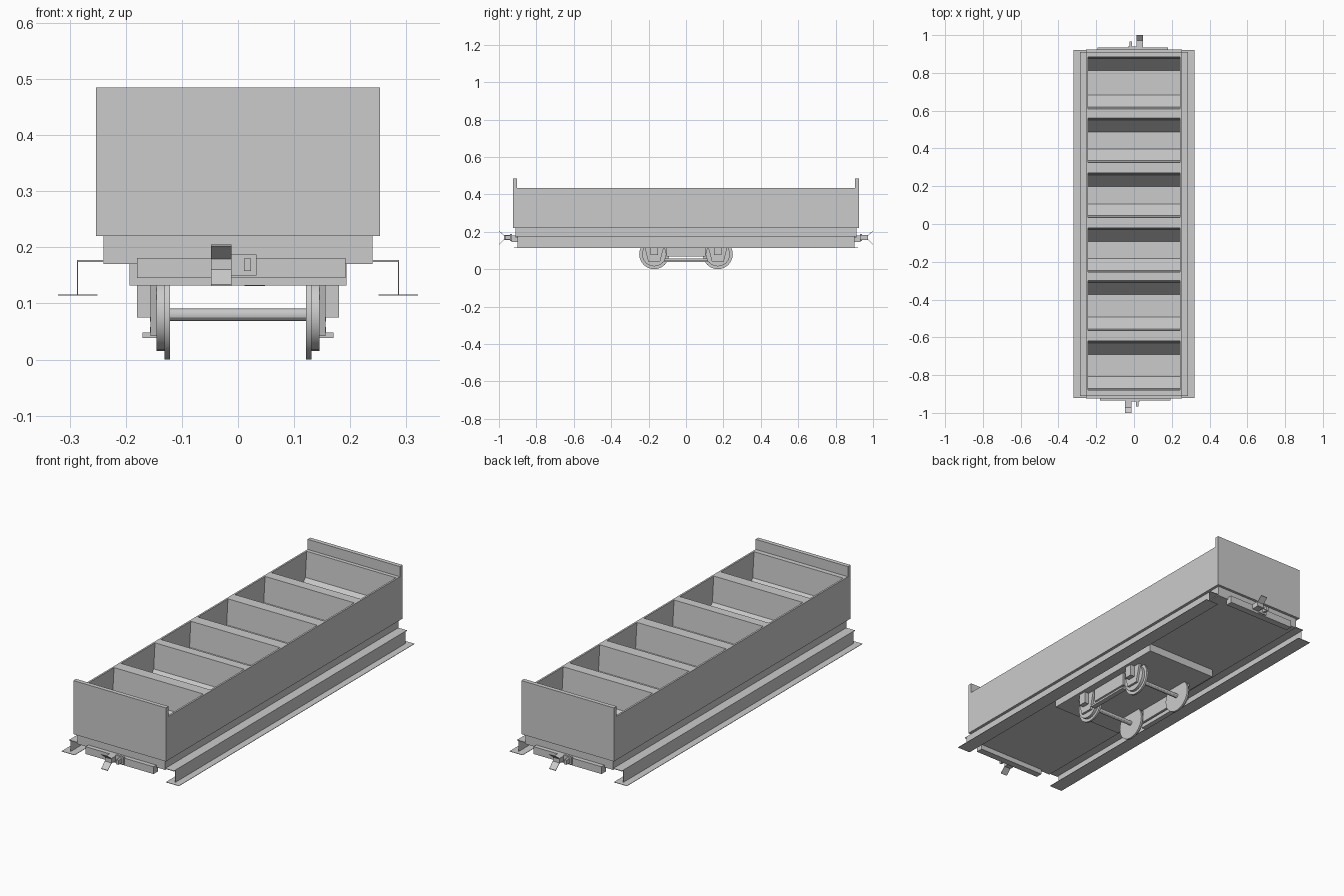
import bpy, bmesh, math
from mathutils import Matrix

if "Cube" in bpy.data.objects:
    bpy.data.objects.remove(bpy.data.objects["Cube"], do_unlink=True)

grey = bpy.data.materials.new("plain_grey")
grey.use_nodes = True
colour = (0.6, 0.6, 0.6, 1)
grey.diffuse_color = colour
grey.node_tree.nodes["Principled BSDF"].inputs["Base Color"].default_value = colour


def finish(name, bm, turn=False):
    """Make an object; turn=True rotates the part to the opposite end."""
    if turn:
        bm.transform(Matrix.Rotation(math.pi, 4, 'Z'))
    bmesh.ops.recalc_face_normals(bm, faces=bm.faces)
    me = bpy.data.meshes.new(name)
    bm.to_mesh(me)
    bm.free()
    me.materials.append(grey)
    ob = bpy.data.objects.new(name, me)
    bpy.context.collection.objects.link(ob)
    return ob


def prism(name, profile, x0, x1, turn=False):
    """Extrude a (y, z) profile from x0 to x1."""
    bm = bmesh.new()
    face = bm.faces.new([bm.verts.new((x0, y, z)) for y, z in profile])
    new = bmesh.ops.extrude_face_region(bm, geom=[face])["geom"]
    verts = [v for v in new if isinstance(v, bmesh.types.BMVert)]
    bmesh.ops.translate(bm, verts=verts, vec=(x1 - x0, 0, 0))
    return finish(name, bm, turn)


def box(name, x, y, z, turn=False):
    return prism(name, [(y[0], z[0]), (y[1], z[0]), (y[1], z[1]), (y[0], z[1])],
                 x[0], x[1], turn)


def disc(name, r, x0, x1, y, z, sides=24):
    """Cylinder lying along x."""
    pts = [(y + r * math.cos(2 * math.pi * i / sides),
            z + r * math.sin(2 * math.pi * i / sides)) for i in range(sides)]
    ob = prism(name, pts, x0, x1)
    bpy.context.view_layer.objects.active = ob
    bpy.ops.object.select_all(action='DESELECT')
    ob.select_set(True)
    bpy.ops.object.shade_smooth_by_angle(angle=math.radians(30))
    return ob


# Load bed: one profile with six hopper pockets
pockets = [(-0.88, -0.62), (-0.565, -0.30), (-0.255, -0.02),
           (0.035, 0.27), (0.325, 0.56), (0.61, 0.885)]
TOP = 0.435
profile = [(-0.905, 0.22), (-0.905, TOP)]
for a, b in pockets:
    profile += [(a, TOP), (a + 0.01, 0.31), (a + 0.072, 0.235),
                (b - 0.072, 0.235), (b - 0.01, 0.31), (b, TOP)]
profile += [(0.905, TOP), (0.905, 0.22)]
prism("hopper_floor", profile, -0.244, 0.244)

# Floor slab and bogie mounting plate
box("floor_slab", (-0.24, 0.24), (-0.912, 0.912), (0.17, 0.22))
box("bogie_plate", (-0.193, 0.193), (-0.35, 0.35), (0.132, 0.172))

for side, s in (("left", 1), ("right", -1)):
    def span(a, b):
        return sorted((s * a, s * b))
    # Body side and sole bar
    box(side + "_side_panel", span(0.244, 0.253), (-0.925, 0.925), (0.22, TOP))
    box(side + "_sole_top", span(0.238, 0.287), (-0.91, 0.91), (0.174, 0.177))
    box(side + "_sole_web", span(0.285, 0.287), (-0.9, 0.9), (0.115, 0.176))
    box(side + "_sole_flange", span(0.25, 0.321), (-0.92, 0.92), (0.114, 0.116))
    # Bogie side frame
    box(side + "_frame_panel", span(0.145, 0.157), (-0.105, 0.105), (0.068, 0.132))
    box(side + "_tie_bar", span(0.157, 0.17), (-0.115, 0.115), (0.038, 0.048))
    box(side + "_tie_web", span(0.145, 0.157), (-0.115, 0.115), (0.038, 0.058))
    for end, y in (("front", -0.17), ("back", 0.17)):
        part = side + "_" + end
        prism(part + "_horn_guide",
              [(y - 0.055, 0.132), (y - 0.032, 0.042), (y + 0.032, 0.042),
               (y + 0.055, 0.132)], *span(0.145, 0.156))
        box(part + "_axle_box", span(0.156, 0.18), (y - 0.02, y + 0.02), (0.075, 0.132))
        disc(part + "_wheel_flange", 0.08, *span(0.121, 0.131), y, 0.08)
        disc(part + "_wheel_tread", 0.065, *span(0.131, 0.145), y, 0.08)

for end, turn, y in (("front", False, -0.17), ("back", True, 0.17)):
    # End wall, headstock and axle
    box(end + "_wall", (-0.253, 0.253), (-0.925, -0.904), (0.22, 0.485), turn)
    box(end + "_beam", (-0.18, 0.192), (-0.934, -0.9), (0.145, 0.181), turn)
    disc(end + "_axle", 0.011, -0.121, 0.121, y, 0.08, 12)
    # Coupling: flared jaw and pin
    box(end + "_coupler_bar", (-0.048, -0.012), (-0.972, -0.93), (0.157, 0.182), turn)
    prism(end + "_jaw_lower", [(-0.972, 0.157), (-0.972, 0.16), (-1.0, 0.134),
                               (-1.0, 0.131)], -0.048, -0.012, turn)
    prism(end + "_jaw_upper", [(-0.972, 0.179), (-0.972, 0.182), (-1.0, 0.205),
                               (-1.0, 0.202)], -0.048, -0.012, turn)
    box(end + "_pin_plate", (-0.012, 0.033), (-0.94, -0.93), (0.15, 0.187), turn)
    box(end + "_pin", (0.011, 0.023), (-0.967, -0.938), (0.158, 0.18), turn)
